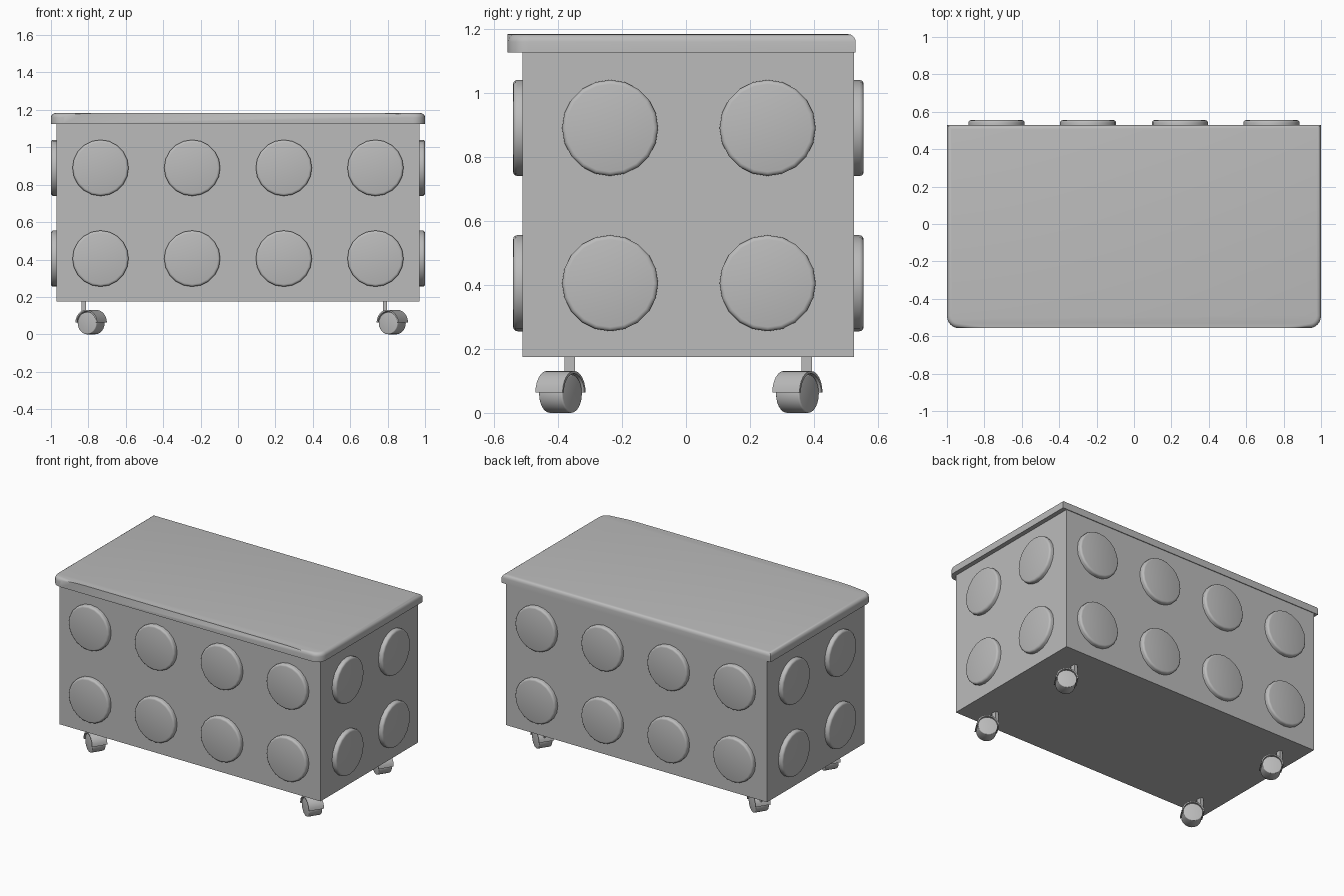
import bpy, bmesh, math
from mathutils import Matrix, Vector

cube = bpy.data.objects.get("Cube")
if cube:
    bpy.data.objects.remove(cube, do_unlink=True)

grey = bpy.data.materials.new("plain grey")
grey.use_nodes = True
colour = (0.5, 0.5, 0.5, 1)
grey.diffuse_color = colour
grey.node_tree.nodes["Principled BSDF"].inputs["Base Color"].default_value = colour


def finish(name, bm, matrix=Matrix()):
    """Turn a bmesh into a smooth-by-angle object."""
    bmesh.ops.recalc_face_normals(bm, faces=bm.faces)
    mesh = bpy.data.meshes.new(name)
    bm.to_mesh(mesh)
    bm.free()
    mesh.materials.append(grey)
    obj = bpy.data.objects.new(name, mesh)
    bpy.context.collection.objects.link(obj)
    obj.matrix_world = matrix
    bpy.ops.object.select_all(action='DESELECT')
    obj.select_set(True)
    bpy.context.view_layer.objects.active = obj
    bpy.ops.object.shade_smooth_by_angle(angle=math.radians(35))
    return obj


def box(low, high):
    bm = bmesh.new()
    low, high = Vector(low), Vector(high)
    place = Matrix.Translation((low + high) / 2) @ Matrix.Diagonal((*(high - low), 1))
    bmesh.ops.create_cube(bm, size=1, matrix=place)
    return bm


def disc(radius, depth, sides, rim, both=False):
    """Cylinder along z with a rounded rim on its top, or on both ends."""
    bm = bmesh.new()
    bmesh.ops.create_cone(bm, cap_ends=True, segments=sides, radius1=radius,
                          radius2=radius, depth=depth)
    edges = [e for e in bm.edges
             if abs(e.verts[0].co.z - e.verts[1].co.z) < 1e-5
             and (both or e.verts[0].co.z > 0)]
    bmesh.ops.bevel(bm, geom=edges, offset=rim, segments=3, profile=0.5, affect='EDGES')
    return bm


# Chest body
BACK, FRONT, SIDE = 0.525, -0.51, 0.97
finish("chest_body", box((-SIDE, FRONT, 0.175), (SIDE, BACK, 1.127)))

# Lid: rounded front corners, rounded top on the sides and back
lid = box((-1, -0.557, 1.125), (1, 0.53, 1.183))
corners = [e for e in lid.edges
           if all(v.co.y < 0 for v in e.verts)
           and abs(e.verts[0].co.z - e.verts[1].co.z) > 0.01]
bmesh.ops.bevel(lid, geom=corners, offset=0.065, segments=6, profile=0.5, affect='EDGES')
rims = [e for e in lid.edges
        if all(v.co.z > 1.18 for v in e.verts)
        and not all(v.co.y < -0.556 for v in e.verts)]
bmesh.ops.bevel(lid, geom=rims, offset=0.024, segments=4, profile=0.5,
                affect='EDGES', clamp_overlap=True)
finish("lid", lid)


# Round studs on all four walls
def stud(name, place, normal):
    turn = Vector(normal).to_track_quat('Z', 'Y').to_matrix().to_4x4()
    centre = Vector(place) + Vector(normal) * 0.01
    finish(name, disc(0.15, 0.04, 20, 0.013), Matrix.Translation(centre) @ turn)


for z in (0.405, 0.89):
    for x in (-0.735, -0.245, 0.245, 0.735):
        stud("front_stud", (x, FRONT, z), (0, -1, 0))
        stud("back_stud", (x, BACK, z), (0, 1, 0))
    for y in (-0.237, 0.255):
        stud("left_stud", (SIDE, y, z), (1, 0, 0))
        stud("right_stud", (-SIDE, y, z), (-1, 0, 0))


def hood_mesh():
    """Half-round shell over the wheel, along z, opening towards -y."""
    bm = bmesh.new()
    steps, half = 12, 0.05
    rings = []
    for i in range(steps + 1):
        a = math.pi * i / steps
        rings.append([bm.verts.new((r * math.cos(a), r * math.sin(a), z))
                      for r, z in ((0.068, -half), (0.068, half),
                                   (0.06, half), (0.06, -half))])
    for a, b in zip(rings, rings[1:]):
        for k in range(4):
            n = (k + 1) % 4
            bm.faces.new((a[k], a[n], b[n], b[k]))
    bm.faces.new(rings[0])
    bm.faces.new(rings[-1])
    return bm


# Casters, all swivelled the same way
swivel = Matrix.Rotation(math.radians(-32), 4, 'Z') @ Matrix.Rotation(math.radians(90), 4, 'X')
for x in (-0.785, 0.825):
    for y in (-0.392, 0.348):
        place = Matrix.Translation((x, y, 0.06)) @ swivel
        finish("caster_wheel", disc(0.06, 0.087, 24, 0.005, True), place)
        finish("caster_hood", hood_mesh(), Matrix.Translation((0, 0, 0.003)) @ place)
        finish("caster_stem", box((x - 0.051, y + 0.012, 0.09),
                                  (x - 0.029, y + 0.046, 0.18)))
